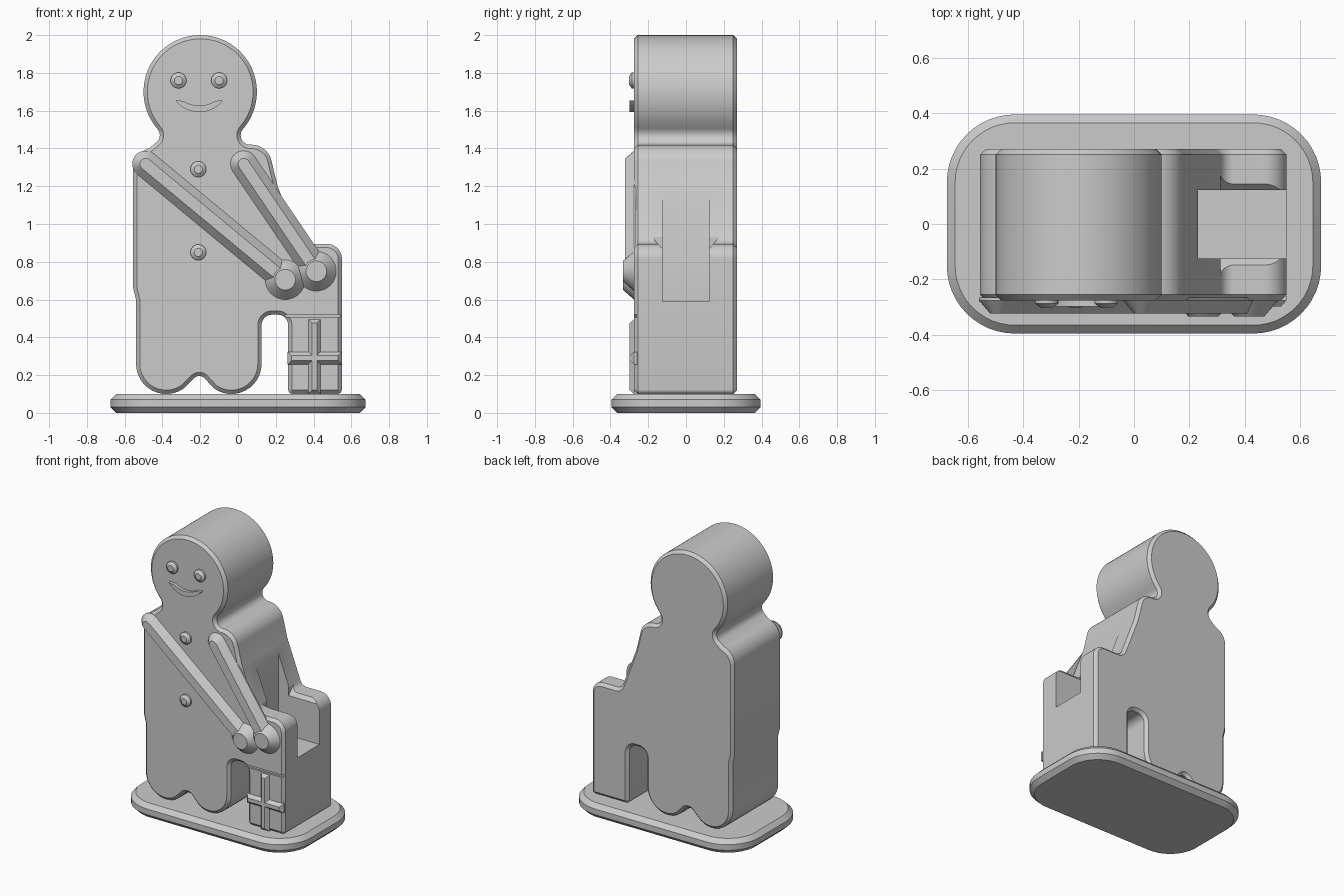
import bpy, bmesh, math
from mathutils import Vector

if "Cube" in bpy.data.objects:
    bpy.data.objects.remove(bpy.data.objects["Cube"])

grey = bpy.data.materials.new("plain grey")
grey.diffuse_color = (0.6, 0.6, 0.6, 1)
grey.use_nodes = True
grey.node_tree.nodes["Principled BSDF"].inputs["Base Color"].default_value = grey.diffuse_color


def arc(cx, cz, r, a0, a1, n=12):
    return [(cx + r * math.cos(math.radians(a0 + (a1 - a0) * i / n)),
             cz + r * math.sin(math.radians(a0 + (a1 - a0) * i / n))) for i in range(n + 1)]


def rect(x0, x1, z0, z1):
    return [(x0, z0), (x1, z0), (x1, z1), (x0, z1)]


def circle(x, z, r, n=32):
    return arc(x, z, r, 0, 360, n)[:-1]


def capsule(p, q, r):
    a = math.degrees(math.atan2(q[1] - p[1], q[0] - p[0]))
    return arc(*q, r, a - 90, a + 90) + arc(*p, r, a + 90, a + 270)


def inset(pts, d):
    """Move a counter-clockwise outline inward by d with mitred corners."""
    out = []
    for i, p in enumerate(pts):
        p, a, b = Vector(p), Vector(pts[i - 1]), Vector(pts[(i + 1) % len(pts)])
        e, f = (p - a).normalized(), (b - p).normalized()
        n, m = Vector((-e.y, e.x)), Vector((-f.y, f.x))
        out.append(p + (n + m) * d / max(0.3, 1 + n.dot(m)))
    return out


def loft(name, outline, levels, to_xyz=lambda u, v, t: (u, t, v)):
    """Stack inset copies of an outline at the given (depth, inset) levels."""
    bm = bmesh.new()
    rings = [[bm.verts.new(to_xyz(p[0], p[1], t)) for p in inset(outline, d)] for t, d in levels]
    n = len(outline)
    for a, b in zip(rings, rings[1:]):
        for i in range(n):
            bm.faces.new((a[i], a[(i + 1) % n], b[(i + 1) % n], b[i]))
    bm.faces.new(rings[0])
    bm.faces.new(rings[-1])
    bmesh.ops.recalc_face_normals(bm, faces=bm.faces)
    me = bpy.data.meshes.new(name)
    bm.to_mesh(me)
    bm.free()
    me.materials.append(grey)
    ob = bpy.data.objects.new(name, me)
    bpy.context.collection.objects.link(ob)
    return ob


def activate(ob):
    bpy.ops.object.select_all(action='DESELECT')
    ob.select_set(True)
    bpy.context.view_layer.objects.active = ob


def cut(ob, cutter):
    cutter.hide_render = True
    mod = ob.modifiers.new("cut", 'BOOLEAN')
    mod.operation, mod.solver, mod.object = 'DIFFERENCE', 'EXACT', cutter
    activate(ob)
    bpy.ops.object.modifier_apply(modifier=mod.name)
    bpy.data.objects.remove(cutter)


FRONT, BACK = -0.275, 0.27

# Rounded base plate
base = (arc(0.43, 0.15, 0.245, 0, 90) + arc(-0.43, 0.15, 0.245, 90, 180)
        + arc(-0.43, -0.15, 0.245, 180, 270) + arc(0.43, -0.15, 0.245, 270, 360))
loft("base", base, [(0, 0.03), (0.03, 0), (0.07, 0), (0.1, 0.03)], lambda u, v, t: (u, v, t))

# Figure and seat silhouette
outline = (
    arc(-0.38, 0.26, 0.16, 180, 305)            # left foot
    + arc(-0.205, 0.155, 0.04, 145, 35, 8)      # notch between feet
    + arc(-0.035, 0.26, 0.16, 235, 360)         # right foot
    + arc(0.18, 0.465, 0.055, 180, 90, 8)       # arch to the seat
    + arc(0.21, 0.465, 0.055, 90, 0, 8)
    + arc(0.29, 0.125, 0.025, 180, 270, 5)      # seat bottom corners
    + arc(0.525, 0.125, 0.025, 270, 360, 5)
    + arc(0.47, 0.815, 0.08, 0, 90)             # seat top
    + arc(0.36, 0.945, 0.05, 270, 200, 8)
    + [(0.21, 1.2)]
    + arc(0.07, 1.31, 0.11, 10, 90)             # right shoulder
    + arc(0.064, 1.47, 0.05, 270, 140, 10)      # neck
    + arc(-0.2, 1.7, 0.3, -41, 221, 64)         # head
    + arc(-0.464, 1.47, 0.05, 40, -60, 10)      # neck
    + arc(-0.44, 1.29, 0.115, 105, 180)         # left shoulder
    + [(-0.555, 0.66), (-0.54, 0.6)])
body = loft("body", outline, [(FRONT, 0.02), (FRONT + 0.02, 0), (BACK - 0.02, 0), (BACK, 0.02)])

# Open slot in the seat, its flared rim, and the groove over the panel
cut(body, loft("slot_cutter", rect(0.23, 0.8, 0.59, 1.3), [(-0.125, 0), (0.122, 0)]))
flare = [(-0.125, 0.87), (0.122, 0.87), (0.175, 0.93), (-0.18, 0.93)]
cut(body, loft("flare_cutter", flare, [(0.31, 0), (0.8, 0)], lambda u, v, t: (t, u, v)))
cut(body, loft("groove_cutter", rect(0.25, 0.7, 0.505, 0.522), [(-0.4, 0), (FRONT + 0.013, 0)]))

# Arms and hands
for side, shoulder, hand in (("left", (-0.49, 1.318), (0.25, 0.705)),
                             ("right", (0.03, 1.318), (0.415, 0.75))):
    loft(side + "_arm", capsule(shoulder, hand, 0.07),
         [(FRONT + 0.01, 0), (FRONT, 0), (-0.322, 0.04)])
    loft(side + "_hand", circle(*hand, 0.105),
         [(FRONT + 0.01, 0), (FRONT, 0), (-0.333, 0.05)])

# Eyes and buttons
for name, x, z in (("left_eye", -0.315, 1.76), ("right_eye", -0.1, 1.76),
                   ("upper_button", -0.21, 1.29), ("lower_button", -0.21, 0.85)):
    loft(name, circle(x, z, 0.042, 24), [(FRONT + 0.01, 0), (FRONT - 0.012, 0), (-0.302, 0.02)])

# Crescent smile
smile = arc(-0.205, 1.75, 0.158, 217, 323) + arc(-0.205, 1.79, 0.163, 302, 238)
loft("smile", smile, [(FRONT + 0.01, 0), (-0.298, 0)])

# Ribbon cross on the seat panel
for name, r in (("upright_ribbon", rect(0.373, 0.437, 0.1, 0.495)),
                ("level_ribbon", rect(0.263, 0.55, 0.257, 0.323))):
    loft(name, r, [(FRONT + 0.015, 0), (FRONT, 0), (-0.298, 0.02)])

for ob in list(bpy.context.collection.objects):
    activate(ob)
    bpy.ops.object.shade_smooth_by_angle(angle=math.radians(30))
